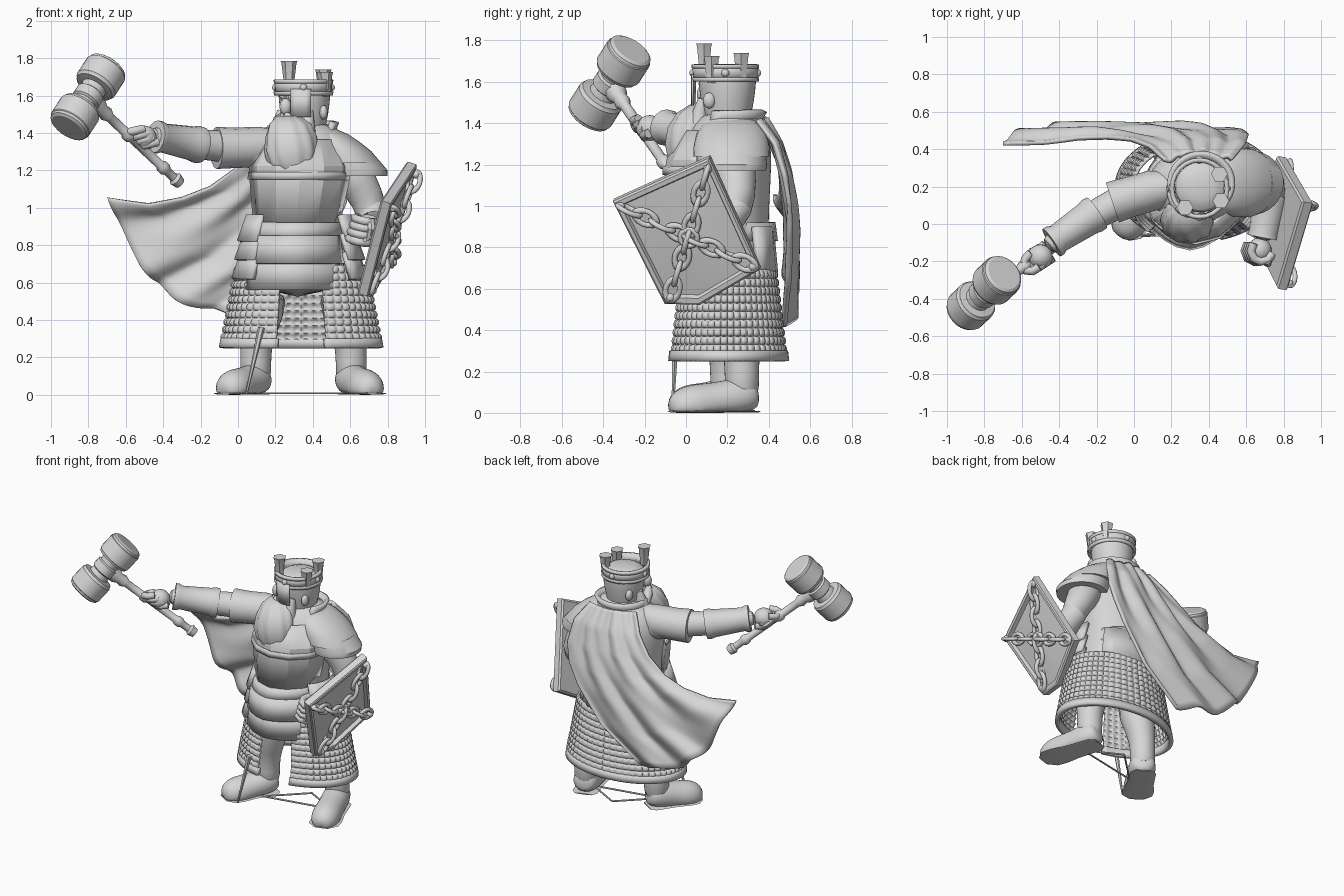
import bpy, bmesh, math
from math import sin, cos, pi, radians
from mathutils import Vector as V, Matrix

cube = bpy.data.objects.get("Cube")
if cube:
    bpy.data.objects.remove(cube)

GREY = bpy.data.materials.new("plain grey")
GREY.use_nodes = True
GREY.diffuse_color = (.68, .68, .68, 1)
GREY.node_tree.nodes["Principled BSDF"].inputs["Base Color"].default_value = (.68, .68, .68, 1)


def finish(name, bm, thick=0, sub=0, angle=40):
    bmesh.ops.recalc_face_normals(bm, faces=bm.faces)
    me = bpy.data.meshes.new(name)
    bm.to_mesh(me)
    bm.free()
    ob = bpy.data.objects.new(name, me)
    bpy.context.collection.objects.link(ob)
    me.materials.append(GREY)
    if thick:
        s = ob.modifiers.new("thickness", 'SOLIDIFY')
        s.thickness, s.offset = thick, 0
    if sub:
        s = ob.modifiers.new("smooth", 'SUBSURF')
        s.levels = s.render_levels = sub
    bpy.ops.object.select_all(action='DESELECT')
    bpy.context.view_layer.objects.active = ob
    ob.select_set(True)
    bpy.ops.object.shade_smooth_by_angle(angle=radians(angle))
    return ob


def skin(bm, rows, closed):
    """Join rows of points with quads."""
    vs = [[bm.verts.new(p) for p in r] for r in rows]
    n = len(vs[0])
    for a, b in zip(vs, vs[1:]):
        for i in range(n if closed else n - 1):
            j = (i + 1) % n
            bm.faces.new((a[i], a[j], b[j], b[i]))
    return vs


def loft(name, rings, a0=-180, a1=180, n=32, thick=0.0, ripple=None, **kw):
    """Rings are (z, centre x, centre y, radius x, radius y); angle 0 is the front."""
    bm = bmesh.new()
    closed = a1 - a0 == 360
    rows = []
    for z, cx, cy, rx, ry in rings:
        row = []
        for i in range(n if closed else n + 1):
            t = a0 + (a1 - a0) * i / n
            k = 1 + (ripple(t, z) if ripple else 0)
            a = radians(t)
            row.append((cx + rx * k * sin(a), cy - ry * k * cos(a), z))
        rows.append(row)
    vs = skin(bm, rows, closed)
    if closed and not thick:
        bm.faces.new(vs[0])
        bm.faces.new(vs[-1])
    return finish(name, bm, thick, **kw)


def tube(name, pts, n=16, flat=1.0, floor=None, **kw):
    """Points are (x, y, z, radius) along a limb or a turned shaft."""
    bm = bmesh.new()
    rows = []
    c = [V(p[:3]) for p in pts]
    for i, p in enumerate(pts):
        d = (c[min(i + 1, len(c) - 1)] - c[max(i - 1, 0)]).normalized()
        side = d.cross(V((0, 0, 1)) if abs(d.z) < 0.95 else V((0, 1, 0))).normalized()
        up = side.cross(d)
        row = [c[i] + p[3] * (side * cos(2 * pi * k / n) + up * sin(2 * pi * k / n) * flat) for k in range(n)]
        if floor is not None:
            row = [V((q.x, q.y, max(q.z, floor))) for q in row]
        rows.append(row)
    vs = skin(bm, rows, True)
    bm.faces.new(vs[0])
    bm.faces.new(vs[-1])
    return finish(name, bm, **kw)


def turned(name, a, b, profile, **kw):
    a, b = V(a), V(b)
    return tube(name, [(*a.lerp(b, t), r) for t, r in profile], **kw)


def ball(name, loc, size):
    bm = bmesh.new()
    m = Matrix.Translation(loc) @ Matrix.Diagonal((*size, 1))
    bmesh.ops.create_uvsphere(bm, u_segments=20, v_segments=12, radius=1, matrix=m)
    return finish(name, bm, angle=60)


# Boots, legs and thin ground supports
for side, ankle, toe in (("right", (0.095, 0.20), (-0.03, 0.0)), ("left", (0.605, 0.27), (0.69, 0.01))):
    a, t = V((*ankle, 0.08)), V((*toe, 0.035))
    heel = a - (t - a) * 0.28
    shape = [(0, .05), (.08, .085), (.35, .095), (.6, .09), (.85, .10), (1.05, .095), (1.2, .07), (1.27, .03)]
    tube(side + "_boot", [(*heel.lerp(t, k), r) for k, r in shape], floor=0.005, sub=1, angle=60)
    flat_heel, flat_toe = V((heel.x, heel.y, .006)), V((*toe, .006))
    turned(side + "_sole", flat_heel, flat_toe, [(0, .06), (.1, .085), (.6, .09), (.9, .105), (1.1, .1), (1.25, .05)], flat=.06)
    x, y = ankle
    tube(side + "_leg", [(x, y, .05, .09), (x, y, .18, .082), (x, y, .30, .09), (x * .7 + .1, y - .03, .6, .15)], sub=1)
for i, (a, b) in enumerate((((0.1, .1, .008), (.6, .2, .008)), ((.12, .1, .008), (.36, .33, .008)),
                            ((.36, .33, .008), (.6, .2, .008)), ((.045, -.065, .005), (.125, -.05, .36)))):
    turned("support_rod_%d" % i, a, b, [(0, .006), (1, .006 + .012 * (i == 3))], n=6)


# Beaded mail skirt, open at the front
def skirt_rings(z0, z1, m, grow=0):
    out = []
    for i in range(m + 1):
        z = z0 + (z1 - z0) * i / m
        k = (z - .25) / .4
        out.append((z, .338, .20, .418 - .075 * k + grow, .276 - .045 * k + grow))
    return out


def beads(t, z):
    return .05 * (abs(sin(radians(t) * 26)) * abs(sin((z - .29) / .04 * pi))) ** .6


loft("mail_skirt", skirt_rings(.29, .69, 60), 18, 342, 288, .012, beads, angle=70)
loft("skirt_hem", skirt_rings(.25, .30, 2, .008), 17, 343, 64, .03)

# Armoured torso
loft("body", [(.52, .32, .18, .26, .20), (.75, .31, .18, .26, .22), (.92, .32, .18, .23, .22), (1.05, .33, .18, .24, .225),
              (1.2, .335, .18, .275, .235), (1.32, .34, .2, .27, .21), (1.4, .35, .21, .22, .17), (1.46, .36, .21, .12, .12)], sub=1)
loft("breastplate", [(.90, .31, .17, .22, .245), (1.15, .33, .17, .26, .265), (1.22, .33, .17, .265, .255),
                     (1.36, .34, .19, .2, .2)], -85, 85, 6, .02, angle=20)
loft("breast_rim", [(1.15, .325, .17, .268, .275), (1.19, .33, .17, .27, .275)], -85, 85, 6, .015, angle=20)


def pointed(t, z):
    return .05 * max(0, 1 - abs(t) / 30)


loft("belt", [(.83, .30, .17, .24, .262), (.92, .31, .17, .228, .25)], -180, 180, 24, .025, pointed, angle=25)
loft("upper_tasset", [(.70, .30, .17, .265, .285), (.85, .30, .17, .245, .265)], -75, 75, 10, .025, pointed, angle=20)
loft("lower_tasset", [(.56, .30, .18, .285, .275), (.73, .30, .17, .265, .265)], -62, 62, 10, .02, pointed, angle=20)
loft("back_plate", [(.68, .34, .2, .3, .23), (.9, .33, .18, .26, .23)], 130, 230, 6, .03, angle=20)
for side, a in (("right", -72), ("left", 78)):
    for i, z in enumerate((.62, .72, .82)):
        k = .015 * i
        loft("%s_hip_plate_%d" % (side, i), [(z, .33, .18, .355 - k, .30 - k), (z + .14, .33, .18, .305 - k, .27 - k)],
             a - 28, a + 28, 4, .025, angle=20)

# Head, looking towards its right
HC, FACE = V((.355, .20, 0)), V((-.65, -.76, 0))
LEFT = V((.76, -.65, 0))


def on_head(f, l, z):
    return HC + FACE * f + LEFT * l + V((0, 0, z))


tube("head", [(.355, .2, z, r) for z, r in ((1.36, .1), (1.44, .115), (1.5, .13), (1.6, .142), (1.65, .14), (1.68, .07))],
     n=20, sub=1)
ball("nose", on_head(.155, 0, 1.54), (.032, .03, .045))
for s in (-1, 1):
    ball("ear", on_head(0, .135 * s, 1.51), (.022, .03, .038))
    turned("brow", on_head(.14, .01 * s, 1.585), on_head(.12, .06 * s, 1.595), [(0, .016), (.5, .02), (1, .01)], n=8)
    turned("moustache", on_head(.165, .005 * s, 1.495), on_head(.12, .12 * s, 1.42), [(0, .02), (.4, .034), (.8, .024), (1, .005)], n=10)
    turned("sideburn", on_head(.075, .10 * s, 1.52), on_head(.10, .10 * s, 1.40), [(0, .02), (.5, .035), (1, .05)], n=10)
loft("beard", [(1.49, .27, .08, .06, .06), (1.45, .28, .06, .11, .10), (1.38, .285, .03, .135, .115), (1.3, .285, .01, .142, .11),
               (1.24, .285, 0, .125, .09), (1.19, .29, -.01, .09, .065), (1.165, .295, -.01, .04, .03)], n=48,
     ripple=lambda t, z: .04 * sin(radians(t) * 10 + z * 14), angle=60)
loft("cheek_guard", [(z, .355, .195, .16, .168) for z in (1.485, 1.635)], -27, 13, 4, .008)
loft("collar", [(1.37, .35, .21, .19, .17), (1.42, .355, .21, .16, .15), (1.46, .36, .22, .17, .16)], 55, 305, 24, .025)

# Crown
loft("crown_band", [(1.61, .35, .19, .143, .148), (1.68, .35, .19, .146, .15)], n=24, thick=.02)
for z in (1.612, 1.675):
    loft("crown_rim", [(z - .01, .35, .19, .148, .152), (z + .01, .35, .19, .15, .154)], n=24, thick=.02)
for i, (a, top) in enumerate(((-35, 1.785), (58, 1.725), (128, 1.74))):
    x, y = .35 + .135 * sin(radians(a)), .19 - .125 * cos(radians(a))
    turned("crown_prong_%d" % i, (x, y, top - .13), (x, y, top), [(0, .026), (.9, .04), (1, .045), (1, .03), (.9, .02)], n=6)
for a in (0, 90, 180, 270):
    ball("crown_gem", (.35 + .148 * sin(radians(a)), .19 - .153 * cos(radians(a)), 1.643), (.02, .02, .02))

# Right arm reaching out
tube("right_arm", [(.2, .2, 1.28, .12), (.05, .17, 1.32, .10), (-.10, .11, 1.33, .085), (-.24, .03, 1.34, .08),
                   (-.40, -.07, 1.37, .065), (-.47, -.13, 1.385, .05)], sub=1)
tube("right_shoulder_plate", [(.28, .21, 1.37, .05), (.2, .2, 1.345, .085), (.1, .18, 1.325, .108), (-.02, .145, 1.32, .108),
                              (-.1, .12, 1.32, .112), (-.115, .115, 1.32, .112), (-.115, .115, 1.32, .083)], angle=50)
turned("right_bracer", (-.2, .06, 1.335), (-.44, -.1, 1.38),
       [(0, .07), (0, .098), (.1, .1), (.2, .092), (.85, .078), (.92, .088), (1, .088), (1, .06)])

# Left arm and domed shoulder plates
tube("left_arm", [(.55, .22, 1.25, .12), (.66, .24, 1.12, .105), (.72, .25, .98, .095), (.735, .19, .90, .09),
                  (.71, .02, .88, .075), (.68, -.1, .88, .055)], sub=1)
turned("left_bracer", (.735, .16, .89), (.69, -.07, .88), [(0, .08), (0, .095), (.2, .095), (.9, .08), (1, .085), (1, .05)])
loft("left_shoulder_upper", [(1.24, .59, .22, .172, .185), (1.30, .555, .22, .16, .182), (1.35, .515, .22, .138, .168),
                             (1.395, .475, .22, .11, .14), (1.43, .43, .22, .07, .09)], angle=60)
loft("left_shoulder_lower", [(1.17, .63, .22, .168, .165), (1.2, .625, .22, .175, .172), (1.27, .585, .22, .155, .165)])

# War hammer
TOP, LOW = V((-.695, -.264, 1.757)), V((-.91, -.475, 1.428))
MID, GRIP = (TOP + LOW) / 2, V((-.31, -.05, 1.13))
drum = [(0, .095), (.02, .11), (.05, .113), (.06, .118), (.30, .118), (.31, .113), (.34, .108), (.35, .07), (.42, .065), (.44, .078)]
turned("hammer_head", TOP, LOW, drum + [(1 - t, r) for t, r in reversed(drum)], n=28, angle=30)
turned("hammer_handle", MID, GRIP, [(0, .05), (.12, .05), (.16, .035), (.2, .04), (.24, .026), (.4, .026), (.42, .036), (.46, .036),
                                    (.48, .025), (.78, .025), (.8, .034), (.84, .034), (.86, .024), (.93, .024), (.95, .038), (1, .03)])


# Fists with curled fingers around a grip direction
def fist(name, loc, along, out):
    loc, along, out = V(loc), V(along).normalized(), V(out).normalized()
    across = along.cross(out)
    ball(name + "_palm", loc, (.066, .066, .064))
    for k in range(4):
        c = loc + along * (k - 1.5) * .038
        arc = [(*(c + out * cos(t) * .064 + across * sin(t) * .062), .023) for t in (-1.6, -.9, -.2, .5, 1.2, 1.9)]
        tube("%s_finger_%d" % (name, k), arc, n=8, angle=60)
    tube(name + "_thumb", [(*(loc + along * a + across * b + out * .03), .024) for a, b in ((-.05, .05), (.02, .075), (.07, .05))], n=8)


fist("right_hand", (-.50, -.175, 1.375), GRIP - MID, (-.6, -.6, -.1))
fist("left_hand", (.67, -.14, .88), (.3, 0, 1), (-.6, -.8, 0))

# Kite shield on a tilted plane
NORMAL = V((1, -.15, -.33)).normalized()


def on_shield(y, z, lift=0):
    return V((.93 + .33 * (z - 1.24) + .15 * (y - .115), y, z)) + NORMAL * lift


corners = [(.115, 1.24), (-.35, 1.03), (-.10, .535), (.07, .53), (.36, .70)]
centre = V((.02, .86))


def outline(k, lift):
    return [on_shield(*centre.lerp(V(c), k), lift) for c in corners]


bm = bmesh.new()
sv = skin(bm, [outline(.96, -.03), outline(1, -.02), outline(1, .025), outline(.97, .032), outline(.9, .032),
               outline(.87, .008), outline(.08, .035)], True)
bm.faces.new(sv[0])
bm.faces.new(sv[-1])
finish("shield", bm, angle=15)


# Crossed chains, boss ring and studs
def link(p, d, up, long=1.55, r=.034):
    bpy.ops.mesh.primitive_torus_add(major_radius=r, minor_radius=.0135, major_segments=16, minor_segments=8)
    ob = bpy.context.object
    ob.name = "chain_link"
    ob.data.materials.append(GREY)
    side = up.cross(d)
    ob.matrix_world = Matrix.Translation(p) @ Matrix((d, side, up)).transposed().to_4x4() @ Matrix.Diagonal((long, 1, 1, 1))
    bpy.ops.object.shade_smooth()


for a, b, m in (((-.31, 1.01), (.33, .72), 8), ((.11, 1.19), (-.07, .57), 8)):
    p, q = on_shield(*a, .042), on_shield(*b, .042)
    d = (q - p).normalized()
    for i in range(m):
        link(p.lerp(q, (i + .5) / m), d, NORMAL if i % 2 else NORMAL.cross(d))
    for e in (p, q):
        ball("shield_stud", e, (.021, .021, .021))
link(on_shield(.02, .86, .045), V((0, 1, .15)).cross(NORMAL).normalized(), NORMAL, 1, .042)


# Cape swept out to the right by the wind
def along(pts, t):
    k = min(int(t * (len(pts) - 1)), len(pts) - 2)
    return V(pts[k]).lerp(V(pts[k + 1]), t * (len(pts) - 1) - k)


near = [(.52, .34, 1.41), (.59, .42, 1.30), (.61, .465, 1.15), (.58, .49, 1.02), (.51, .505, .88), (.33, .51, .64), (.04, .50, .43)]
far = [(.16, .33, 1.43), (.08, .40, 1.31), (-.02, .44, 1.20), (-.15, .46, 1.11), (-.30, .47, 1.06), (-.48, .46, 1.035), (-.70, .46, 1.07)]
rows = []
for i in range(37):
    v = i / 36
    row = []
    for j in range(61):
        u = j / 60
        p = along(near, v).lerp(along(far, v), u)
        bow = sin(pi * u)
        fold = sin(u * 20 + v * 4) * .02 * (.25 + v) + sin(u * 33 - v * 3) * .006
        row.append(p + V((-.08 * bow * v * v, .045 * bow * (1 - v * .4) + fold, -.18 * bow * v * v + fold * .5)))
    rows.append(row)
bm = bmesh.new()
skin(bm, rows, False)
finish("cape", bm, .022, angle=60)
